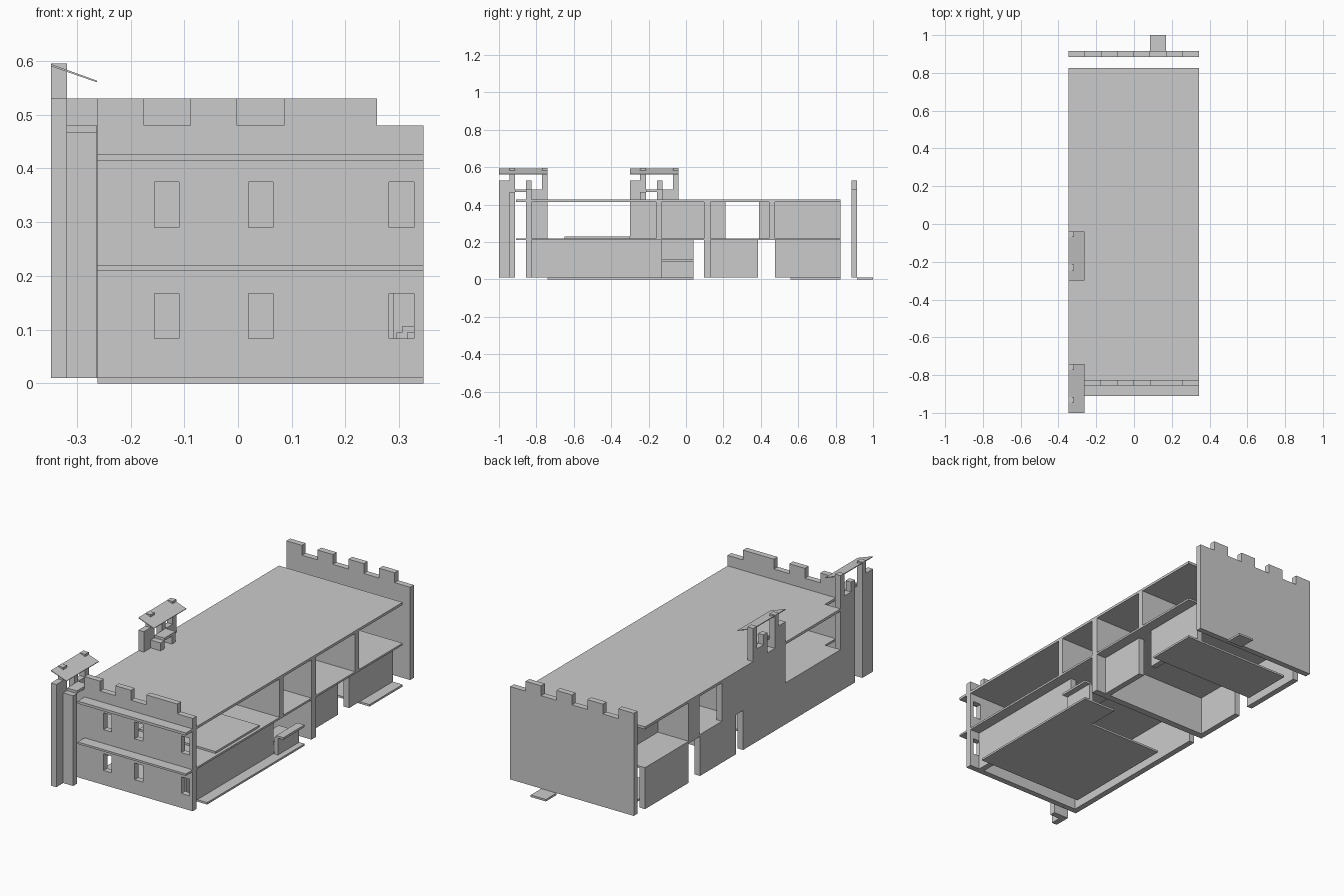
import bpy, bmesh
from mathutils import Vector

if "Cube" in bpy.data.objects:
    bpy.data.objects.remove(bpy.data.objects["Cube"])


def box(name, x, y, z):
    """Axis-aligned panel from three (min, max) ranges."""
    bm = bmesh.new()
    bmesh.ops.create_cube(bm, size=1)
    for v in bm.verts:
        v.co = Vector([r[0] if c < 0 else r[1] for c, r in zip(v.co, (x, y, z))])
    return finish(name, bm)


def finish(name, bm):
    me = bpy.data.meshes.new(name)
    bm.to_mesh(me)
    bm.free()
    ob = bpy.data.objects.new(name, me)
    bpy.context.collection.objects.link(ob)
    return ob


def profile(name, pts, depth, axis):
    """Extrude an outline: axis 'y' uses (x, z) points, 'z' uses (x, y)."""
    a, b = depth
    bm = bmesh.new()
    put = (lambda p, d: (p[0], d, p[1])) if axis == 'y' else (lambda p, d: (p[0], p[1], d))
    f = bm.faces.new([bm.verts.new(put(p, a)) for p in pts])
    ext = bmesh.ops.extrude_face_region(bm, geom=[f])
    for v in ext['geom']:
        if isinstance(v, bmesh.types.BMVert):
            v.co = put(((v.co.x, v.co.z) if axis == 'y' else (v.co.x, v.co.y)), b)
    bmesh.ops.recalc_face_normals(bm, faces=bm.faces)
    return finish(name, bm)


def battlement(name, x0, first, merlons, y):
    """Wall outline with merlons on the chosen eighths of the width."""
    step = 0.693 / 8
    pts = [(0.345, 0.01), (x0, 0.01)]
    for i in range(first, 8):
        top = 0.53 if i in merlons else 0.48
        for x in (-0.348 + i * step, -0.348 + (i + 1) * step):
            if len(pts) > 2 and abs(pts[-1][0] - x) < 1e-6 and pts[-1][1] == top:
                continue
            pts.append((x, top))
    return profile(name, pts, y, 'y')


L = (-0.348, -0.318)       # left wall thickness
R = (0.26, 0.29)           # right ground-storey wall thickness
LOW, UP = (0.01, 0.21), (0.22, 0.414)

# crenellated end walls
front = battlement("front_wall", -0.261, 1, (1, 3, 5, 6), (-0.855, -0.825))
battlement("back_wall", -0.348, 0, (0, 2, 4, 6), (0.885, 0.915))

# window openings in the front wall
bm = bmesh.new()
for x0, x1 in ((-0.155, -0.11), (0.02, 0.065), (0.281, 0.327)):
    for z0, z1 in ((0.083, 0.167), (0.29, 0.375)):
        vs = bmesh.ops.create_cube(bm, size=1)['verts']
        for v in vs:
            v.co = ((x0 if v.co.x < 0 else x1), -0.84 + v.co.y * 0.2,
                    (z0 if v.co.z < 0 else z1))
cutter = finish("window_cutter", bm)
cutter.hide_render = True
cutter.hide_viewport = True
mod = front.modifiers.new("windows", 'BOOLEAN')
mod.object = cutter
mod.solver = 'EXACT'
bpy.context.view_layer.objects.active = front
bpy.ops.object.modifier_apply(modifier=mod.name)
bpy.data.objects.remove(cutter)

# floors: the front ledge starts right of the turret
outline = [(-0.261, -0.91), (0.345, -0.91), (0.345, 0.825),
           (-0.348, 0.825), (-0.348, -0.74), (-0.261, -0.74)]
profile("middle_floor", outline, (0.21, 0.22), 'z')
profile("roof_floor", outline, (0.414, 0.427), 'z')
profile("ground_floor_front", [(-0.261, -0.74), (0.345, -0.74), (0.345, 0.04),
        (0.16, 0.04), (0.16, -0.13), (-0.261, -0.13)], (0, 0.01), 'z')
box("ground_floor_back", (-0.261, 0.345), (0.56, 0.825), (0, 0.01))
box("back_step", (0.085, 0.17), (0.915, 1.0), (0, 0.01))
box("upper_rug", (-0.1, 0.33), (-0.65, -0.3), (0.22, 0.23))

# ground-storey side walls with door gaps
for y in ((-0.825, 0.04), (0.095, 0.385), (0.475, 0.825)):
    box("left_lower_wall", L, y, LOW)
for y in ((-0.825, -0.13), (0.13, 0.385), (0.475, 0.825)):
    box("right_lower_wall", R, y, LOW)

# upper-storey side walls
box("left_upper_wall", L, (-0.3, 0.21), UP)
box("left_upper_pier", L, (0.39, 0.475), UP)
box("inner_long_wall", (-0.175, -0.145), (0.475, 0.825), UP)

# cross partitions
for y in ((-0.16, -0.13), (0.095, 0.13), (0.445, 0.475)):
    box("upper_partition", (-0.318, 0.345), y, UP)
box("lower_partition", (-0.318, 0.345), (0.095, 0.13), LOW)

# stair by the side entrance
box("stair_low", (0.2, 0.305), (-0.13, 0.04), (0.055, 0.065))
box("stair_high", (0.305, 0.345), (-0.13, 0.04), (0.095, 0.106))
box("stair_riser", (0.295, 0.315), (-0.13, 0.04), (0.01, 0.095))

# two turrets on the left side
for dy, base in ((0.0, 0.01), (0.7, 0.427)):
    box("turret_wall", L, (-1 + dy, -0.915 + dy), (base, 0.48))
    box("turret_merlon", L, (-1 + dy, -0.945 + dy), (0.48, 0.53))
    box("turret_side_wall", L, (-0.855 + dy, -0.74 + dy), (max(base, 0.01), 0.48))
    box("turret_inner_merlon", L, (-0.855 + dy, -0.825 + dy), (0.48, 0.53))
    box("turret_cross_wall", (-0.318, -0.262), (-0.945 + dy, -0.915 + dy), (base, 0.467))
    box("turret_back_wall", (-0.318, -0.262), (-0.855 + dy, -0.825 + dy), (base, 0.48))
    box("turret_platform", (-0.318, -0.262), (-0.915 + dy, -0.855 + dy), (0.467, 0.48))
    for y in (-0.945, -0.77):
        box("turret_post", L, (y + dy, y + 0.03 + dy), (0.48, 0.595))
    # thin sloping roof
    profile("turret_roof", [(-0.348, 0.590), (-0.262, 0.560), (-0.262, 0.563),
            (-0.348, 0.594)], (-1 + dy, -0.74 + dy), 'y')
